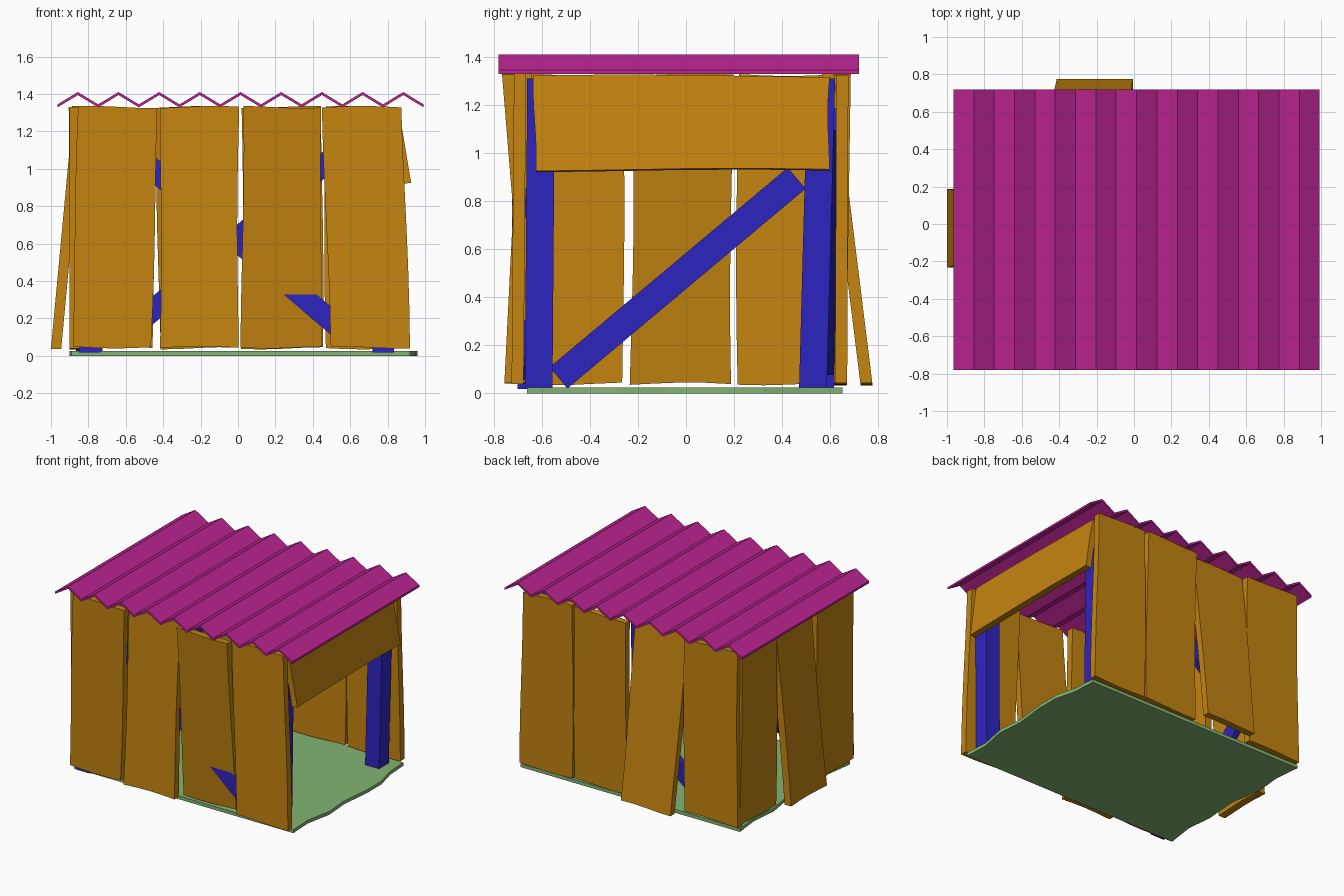
import bpy, bmesh, math, random
from mathutils import Vector as V

if "Cube" in bpy.data.objects:
    bpy.data.objects.remove(bpy.data.objects["Cube"])

random.seed(4)


def material(name, rgb):
    m = bpy.data.materials.new(name)
    m.diffuse_color = (*rgb, 1)
    m.use_nodes = True
    m.node_tree.nodes["Principled BSDF"].inputs["Base Color"].default_value = m.diffuse_color
    return m


WOOD = material("ochre_wood", (0.55, 0.23, 0.005))
FRAME = material("blue_frame", (0.027, 0.018, 0.53))
SHEET = material("magenta_sheet", (0.50, 0.018, 0.29))
GROUND = material("green_floor", (0.23, 0.46, 0.17))


def add(name, bm, mat):
    bmesh.ops.recalc_face_normals(bm, faces=bm.faces)
    me = bpy.data.meshes.new(name)
    bm.to_mesh(me)
    bm.free()
    me.materials.append(mat)
    ob = bpy.data.objects.new(name, me)
    bpy.context.collection.objects.link(ob)
    return ob


def prism(name, pts, direction, mat):
    """Extrude a closed outline along a direction."""
    bm = bmesh.new()
    f = bm.faces.new([bm.verts.new(p) for p in pts])
    r = bmesh.ops.extrude_face_region(bm, geom=[f])
    bmesh.ops.translate(bm, vec=direction,
                        verts=[v for v in r["geom"] if isinstance(v, bmesh.types.BMVert)])
    return add(name, bm, mat)


def board(name, b0, b1, t0, t1, thick, mat=WOOD):
    """Slightly wavy board between bottom edge b0-b1 and top edge t0-t1 (outer face)."""
    b0, b1, t0, t1 = map(V, (b0, b1, t0, t1))
    inward = V(thick)
    side, up = (b1 - b0).normalized(), (t0 - b0).normalized()
    p = [random.uniform(0, 6.28) for _ in range(4)]
    bm = bmesh.new()
    nu, nv = 4, 6
    grid = []
    for j in range(nv + 1):
        v = j / nv
        row = []
        for i in range(nu + 1):
            u = i / nu
            co = b0.lerp(b1, u).lerp(t0.lerp(t1, u), v)
            co += side * 0.007 * ((1 - u) * math.sin(p[0] + 4 * v) + u * math.sin(p[1] + 4 * v))
            co += up * 0.006 * ((1 - v) * math.sin(p[2] + 4 * u) + v * math.sin(p[3] + 4 * u))
            row.append(bm.verts.new(co))
        grid.append(row)
    for j in range(nv):
        for i in range(nu):
            bm.faces.new((grid[j][i], grid[j][i + 1], grid[j + 1][i + 1], grid[j + 1][i]))
    r = bmesh.ops.extrude_face_region(bm, geom=bm.faces[:], use_keep_orig=True)
    bmesh.ops.translate(bm, vec=inward,
                        verts=[v for v in r["geom"] if isinstance(v, bmesh.types.BMVert)])
    return add(name, bm, mat)


# Floor with ragged left and right ends
right = [(0.92, -0.66), (0.91, -0.48), (0.95, -0.28), (0.935, -0.08),
         (0.96, 0.15), (0.96, 0.32), (0.92, 0.48), (0.91, 0.65)]
left = [(-0.90, 0.65), (-0.88, 0.45), (-0.90, 0.25), (-0.86, 0.0),
        (-0.88, -0.25), (-0.86, -0.45), (-0.89, -0.66)]
prism("floor", [(x, y, 0) for x, y in right + left], V((0, 0, 0.025)), GROUND)

# Corrugated roof
pitch, x0 = 0.2175, -0.965
zig = [(x0 + k * pitch / 2, 1.328 + 0.066 * (k % 2)) for k in range(19)]
outline = zig + [(x, z + 0.016) for x, z in reversed(zig)]
prism("corrugated_roof", [(x, -0.78, z) for x, z in outline], V((0, 1.5, 0)), SHEET)

# Corner posts: bottom corner, top corner (lower x and y), slightly leaning
posts = {
    "front_left_post": ((-0.85, -0.70), (-0.84, -0.66)),
    "front_right_post": ((0.72, -0.67), (0.73, -0.66)),
    "back_left_post": ((-0.84, 0.50), (-0.84, 0.51)),
    "back_right_post": ((0.72, 0.47), (0.73, 0.505)),
}
for name, ((bx, by), (tx, ty)) in posts.items():
    bm = bmesh.new()
    w = 0.115
    for dx, dy, top in [(i, j, k) for k in (0, 1) for j in (0, 1) for i in (0, 1)]:
        x, y = ((tx, ty) if top else (bx, by))
        bm.verts.new((x + dx * w, y + dy * w, 1.31 if top else 0.018))
    bmesh.ops.convex_hull(bm, input=bm.verts[:])
    bmesh.ops.dissolve_limit(bm, angle_limit=0.01, verts=bm.verts[:], edges=bm.edges[:])
    add(name, bm, FRAME)


def brace(name, a, b, thick, width=0.115):
    """Diagonal bar from a to b lying in a wall plane."""
    a, b, t = V(a), V(b), V(thick)
    h = (b - a).cross(t).normalized() * width / 2
    prism(name, [a - h, b - h, b + h, a + h], t, FRAME)


# Diagonal braces
brace("front_brace", (-0.60, -0.683, 1.12), (0.60, -0.683, 0.10), (0, 0.045, 0))
brace("back_brace", (-0.60, 0.625, 0.12), (0.60, 0.625, 1.14), (0, -0.045, 0))
brace("left_brace", (-0.865, -0.53, 0.065), (-0.865, 0.46, 0.895), (0.045, 0, 0))

# Front planks: bottom x range, top x range, bottom y, top y (outer face)
front = [(-0.89, -0.47, -0.85, -0.425, -0.72, -0.725),
         (-0.42, 0.0, -0.41, 0.005, -0.755, -0.69),
         (0.02, 0.44, 0.025, 0.45, -0.66, -0.765),
         (0.49, 0.915, 0.455, 0.88, -0.725, -0.715)]
for i, (a, b, c, d, yb, yt) in enumerate(front):
    board(f"front_plank_{i + 1}", (a, yb, 0.045), (b, yb, 0.045),
          (c, yt, 1.33), (d, yt, 1.33), (0, 0.05, 0))

# Back planks, one kicked out at the foot
back = [(-0.89, -0.45, -0.89, -0.45, 0.67, 0.66),
        (-0.42, 0.0, -0.435, -0.02, 0.775, 0.615),
        (0.02, 0.45, 0.02, 0.45, 0.665, 0.685),
        (0.47, 0.90, 0.465, 0.88, 0.67, 0.675)]
for i, (a, b, c, d, yb, yt) in enumerate(back):
    board(f"back_plank_{i + 1}", (a, yb, 0.04), (b, yb, 0.04),
          (c, yt, 1.33), (d, yt, 1.33), (0, -0.05, 0))

# Left planks, the middle one kicked out at the foot
side = [(-0.69, -0.26, -0.69, -0.265, -0.90, -0.90),
        (-0.23, 0.19, -0.22, 0.19, -1.0, -0.88),
        (0.215, 0.64, 0.215, 0.63, -0.895, -0.905)]
for i, (a, b, c, d, xb, xt) in enumerate(side):
    board(f"left_plank_{i + 1}", (xb, a, 0.04), (xb, b, 0.04),
          (xt, c, 1.325), (xt, d, 1.325), (0.055, 0, 0))

# Header plank over the open right side
board("right_header_plank", (0.925, -0.63, 0.93), (0.925, 0.59, 0.93),
      (0.86, -0.63, 1.32), (0.86, 0.60, 1.32), (-0.045, 0, -0.005))
